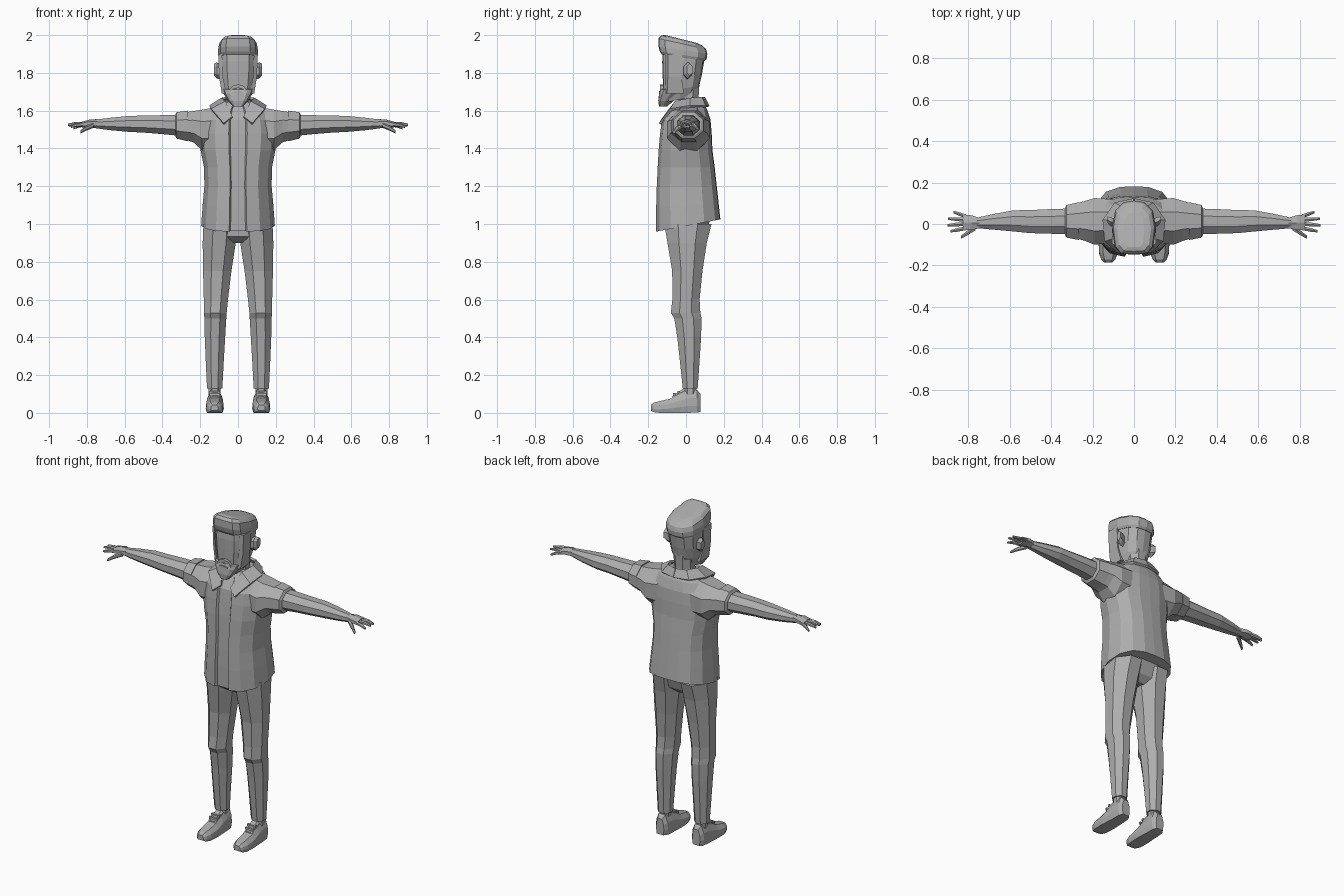
import bpy, bmesh, math
from mathutils import Vector

grey = bpy.data.materials.new("plain_grey")
grey.diffuse_color = (0.42, 0.42, 0.42, 1)


def make(name, verts, faces, mirror=False, solid=0):
    me = bpy.data.meshes.new(name)
    me.from_pydata(verts, [], faces)
    bm = bmesh.new()
    bm.from_mesh(me)
    bmesh.ops.recalc_face_normals(bm, faces=bm.faces)
    bm.to_mesh(me)
    bm.free()
    me.materials.append(grey)
    ob = bpy.data.objects.new(name, me)
    bpy.context.collection.objects.link(ob)
    if solid:
        m = ob.modifiers.new("thickness", 'SOLIDIFY')
        m.thickness = solid
        m.offset = 0
    if mirror:
        ob.modifiers.new("mirror", 'MIRROR')
    return ob


def loft(name, rings, mirror=False, caps=True):
    n = len(rings[0])
    verts = [tuple(p) for r in rings for p in r]
    faces = [(i * n + j, i * n + (j + 1) % n, (i + 1) * n + (j + 1) % n, (i + 1) * n + j)
             for i in range(len(rings) - 1) for j in range(n)]
    if caps:
        faces += [tuple(range(n)), tuple(range((len(rings) - 1) * n, len(rings) * n))]
    return make(name, verts, faces, mirror)


def octagon(a0, a1, b0, b1, n=8):
    """Flat-sided ring filling the box a0..a1, b0..b1."""
    k = 1 / math.cos(math.pi / n)
    return [((a0 + a1) / 2 + (a1 - a0) / 2 * k * math.cos((i + .5) * 2 * math.pi / n),
             (b0 + b1) / 2 + (b1 - b0) / 2 * k * math.sin((i + .5) * 2 * math.pi / n))
            for i in range(n)]


def level(z, x0, x1, y0, y1, n=8):
    return [(x, y, z) for x, y in octagon(x0, x1, y0, y1, n)]


def across(x, y0, y1, z0, z1, n=8):
    return [(x, y, z) for y, z in octagon(y0, y1, z0, z1, n)]


def body_ring(z, hx, yf, yb, half, slope=0):
    """Symmetric horizontal ring from a half profile running front to back."""
    pts = half + [(-x, y) for x, y in half[-2:0:-1]]
    c, h = (yf + yb) / 2, (yb - yf) / 2
    return [(x * hx, c + y * h, z + slope * (c + y * h)) for x, y in pts]


# Shirt body with a recessed front strip
shirt_half = [(0, -.92), (.2, -.92), (.24, -1), (.6, -.9), (.88, -.55), (1, 0),
              (.93, .5), (.7, .84), (.35, .98), (0, 1)]
loft("shirt_body", [body_ring(z, hx, yf, yb, shirt_half, s) for z, hx, yf, yb, s in [
    (.99, .195, -.158, .182, .19), (1.1, .187, -.158, .172, .1), (1.2, .178, -.155, .162, .05),
    (1.3, .18, -.15, .152, 0), (1.39, .198, -.145, .14, 0), (1.48, .205, -.137, .136, 0),
    (1.55, .195, -.128, .13, 0), (1.605, .155, -.09, .112, 0), (1.645, .085, -.06, .09, 0)]])

# Sleeves and folded cuffs
loft("sleeve", [across(*a) for a in [
    (.11, -.09, .12, 1.38, 1.62), (.19, -.1, .125, 1.39, 1.605),
    (.235, -.082, .112, 1.432, 1.598), (.275, -.07, .1, 1.445, 1.592)]], True)
loft("sleeve_cuff", [across(*a) for a in [
    (.265, -.077, .105, 1.438, 1.6), (.325, -.066, .092, 1.452, 1.592),
    (.332, -.055, .08, 1.465, 1.58)]], True)

# Folded collar
inner = [(.03, -.115, 1.565), (.065, -.055, 1.645), (.085, .02, 1.662), (.06, .08, 1.668), (0, .095, 1.668)]
outer = [(.075, -.138, 1.53), (.14, -.08, 1.605), (.148, .02, 1.622), (.09, .1, 1.622), (0, .118, 1.622)]
make("collar", inner + outer, [(i, i + 1, i + 6, i + 5) for i in range(4)], True, .014)

# Bare arms
loft("arm", [across(*a) for a in [
    (.29, -.05, .075, 1.465, 1.578), (.4, -.047, .072, 1.476, 1.576), (.5, -.044, .067, 1.484, 1.574),
    (.58, -.036, .066, 1.488, 1.572), (.68, -.027, .048, 1.497, 1.562),
    (.76, -.02, .03, 1.508, 1.552)]], True)

# Hand: palm, four fingers, thumb
loft("palm", [across(*a, 6) for a in [
    (.745, -.02, .03, 1.51, 1.552), (.785, -.03, .042, 1.515, 1.55), (.825, -.03, .045, 1.512, 1.54)]], True)


def finger(name, p, q, r):
    p, q = Vector(p), Vector(q)
    mid = p.lerp(q, .55) + Vector((0, 0, .004))
    loft(name, [across(c.x, c.y - w, c.y + w, c.z - w, c.z + w, 6)
                for c, w in ((p, r), (mid, r * .95), (q, r * .6))], True)


for i, (y0, x1, y1, z1) in enumerate([(-.02, .885, -.035, 1.515), (.001, .9, -.006, 1.525),
                                      (.02, .897, .026, 1.522), (.037, .872, .058, 1.507)]):
    finger("finger_%d" % (i + 1), (.81, y0, 1.527), (x1, y1, z1), .0095)
finger("thumb", (.765, -.018, 1.523), (.835, -.064, 1.487), .012)

# Trousers
loft("hips", [level(*a) for a in [
    (.9, -.06, .06, -.05, .06), (.935, -.15, .15, -.1, .1), (1.03, -.17, .17, -.11, .13)]])
loft("trouser_leg", [level(*a) for a in [
    (1.0, .005, .183, -.115, .135), (.9, .012, .187, -.098, .11), (.75, .035, .185, -.073, .087),
    (.6, .053, .181, -.072, .072), (.53, .06, .18, -.08, .076), (.5, .062, .178, -.062, .082),
    (.4, .068, .176, -.046, .08), (.28, .075, .171, -.033, .072), (.13, .083, .164, -.017, .062)]], True)
loft("ankle", [level(.08, .092, .155, -.01, .055), level(.15, .092, .155, -.01, .055)], True)

# Shoes
def shoe_ring(y, cx, w, top, low):
    return [(cx + a * w, y, low + b * (top - low)) for a, b in
            [(-.85, 0), (.85, 0), (1, .3), (.95, .65), (.55, 1), (-.55, 1), (-.95, .65), (-1, .3)]]


loft("shoe", [shoe_ring(*a) for a in [
    (.077, .122, .026, .1, .005), (.058, .122, .04, .122, .002), (.01, .122, .043, .118, 0),
    (-.03, .122, .045, .102, 0), (-.08, .123, .048, .076, 0), (-.14, .124, .045, .062, 0),
    (-.172, .124, .034, .054, .004), (-.186, .124, .02, .042, .012)]], True)
loft("shoe_tongue", [shoe_ring(*a) for a in [
    (-.005, .122, .026, .132, .09), (-.035, .122, .028, .116, .08), (-.075, .122, .024, .086, .06)]], True)
for i, (y, z) in enumerate([(-.04, .108), (-.062, .096)]):
    loft("lace_%d" % (i + 1), [across(x, y - .006, y + .006, z - .006, z + .008, 4)
                               for x in (.094, .15)], True)

# Neck and head
loft("neck", [level(1.58, -.065, .065, -.045, .075), level(1.66, -.056, .056, -.04, .066),
              level(1.76, -.06, .06, -.04, .072)])
head_half = [(0, -1), (.6, -.97), (.88, -.72), (1, 0), (.86, .62), (.48, .94), (0, 1)]
loft("head", [body_ring(*a[:4], head_half, a[4]) for a in [
    (1.665, .058, -.11, .04, .2), (1.72, .082, -.12, .07, .15), (1.79, .094, -.124, .084, 0),
    (1.86, .098, -.126, .096, 0), (1.93, .096, -.12, .098, -.15)]])

# Swept hair
loft("hair", [body_ring(*a[:4], head_half, a[4]) for a in [
    (1.878, .1, -.128, .1, -.15), (1.892, .106, -.138, .11, -.15), (1.918, .106, -.146, .113, -.15),
    (1.95, .1, -.146, .106, -.22), (1.966, .082, -.132, .085, -.24), (1.973, .05, -.112, .055, -.25)]])

# Beard, sideburns, moustache and lip
loft("beard", [body_ring(*a[:4], head_half, a[4]) for a in [
    (1.622, .026, -.143, -.1, 0), (1.645, .052, -.147, -.07, -.05), (1.675, .073, -.143, -.03, -.1),
    (1.7, .084, -.134, .0, -.1), (1.715, .088, -.122, .01, 0)]])
loft("sideburn", [[(x, y, z) for x, y in ((a, f), (b, f + .012), (b, k), (a, k))]
                  for z, a, b, f, k in [(1.69, .06, .086, -.112, -.01), (1.78, .08, .1, -.108, -.025),
                                        (1.9, .084, .105, -.108, -.02)]], True)
loft("moustache", [across(x, -.137, -.115, z - .009, z + .009, 4) for x, z in
                   [(-.046, 1.7), (-.03, 1.722), (0, 1.73), (.03, 1.722), (.046, 1.7)]])
loft("lip", [across(x, -.144, -.12, 1.696 - h, 1.696 + h, 4) for x, h in
             [(-.028, .003), (0, .008), (.028, .003)]])

# Ears
loft("ear", [across(*a, 6) for a in [
    (.085, -.012, .022, 1.772, 1.835), (.112, -.012, .032, 1.775, 1.85),
    (.127, .004, .036, 1.79, 1.845)]], True)
